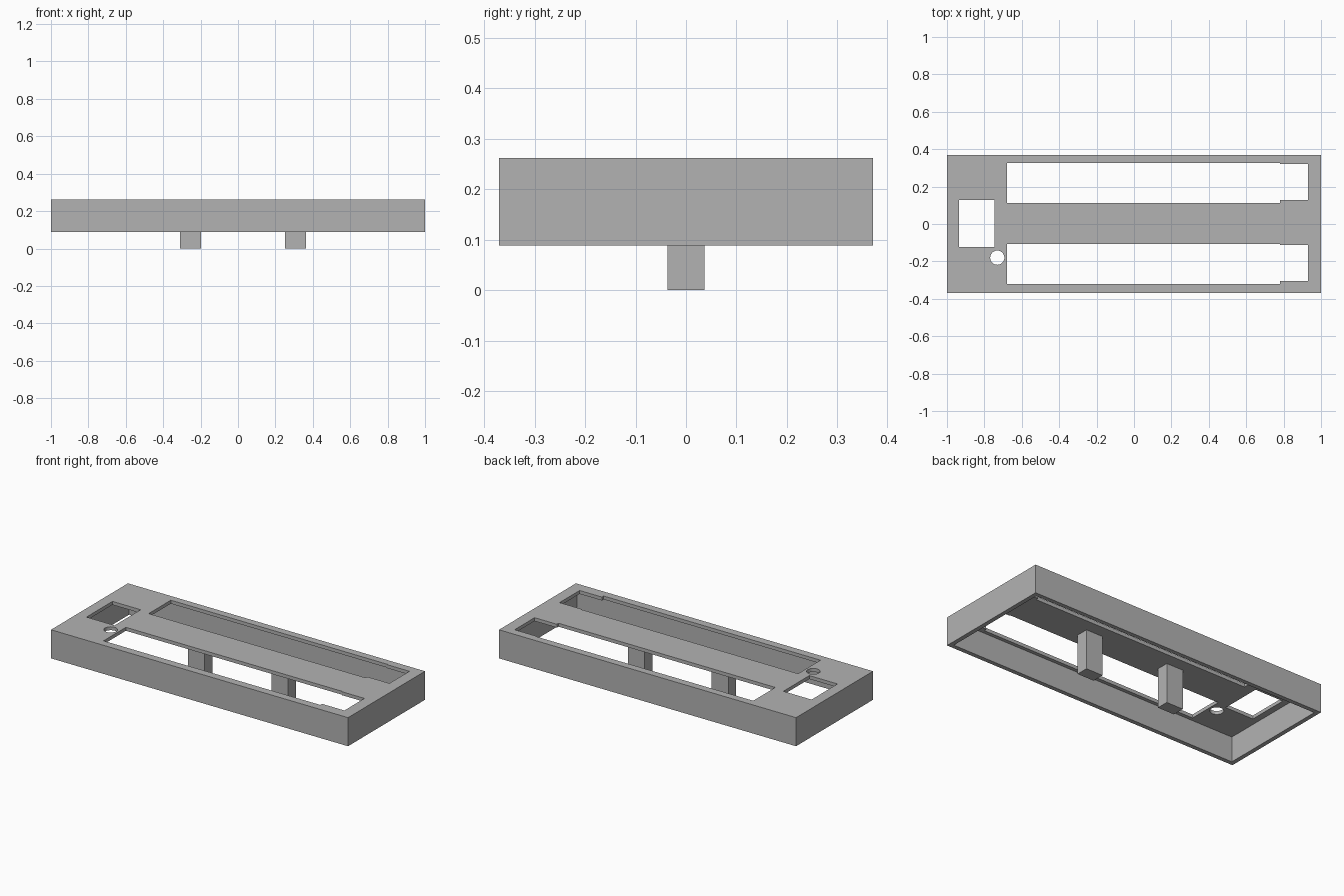
import bpy, bmesh
from mathutils import Matrix, Vector

default = bpy.data.objects.get("Cube")
if default:
    bpy.data.objects.remove(default, do_unlink=True)

grey = bpy.data.materials.new("matte_grey")
grey.use_nodes = True
colour = (0.45, 0.45, 0.45, 1)
grey.diffuse_color = colour
grey.node_tree.nodes["Principled BSDF"].inputs["Base Color"].default_value = colour

BOTTOM, TOP = 0.088, 0.262
WALL, PLATE = 0.026, 0.021
HALF_X, HALF_Y = 1.0, 0.37


def finish(name, bm):
    mesh = bpy.data.meshes.new(name)
    bm.to_mesh(mesh)
    bm.free()
    mesh.materials.append(grey)
    obj = bpy.data.objects.new(name, mesh)
    bpy.context.collection.objects.link(obj)
    return obj


def box(name, x0, x1, y0, y1, z0, z1):
    bm = bmesh.new()
    bmesh.ops.create_cube(bm, size=1)
    bmesh.ops.scale(bm, vec=(x1 - x0, y1 - y0, z1 - z0), verts=bm.verts)
    centre = Vector((x0 + x1, y0 + y1, z0 + z1)) / 2
    bmesh.ops.translate(bm, vec=centre, verts=bm.verts)
    return finish(name, bm)


def cut(target, cutter):
    cutter.hide_render = True
    cutter.hide_viewport = True
    cutter.display_type = 'WIRE'
    mod = target.modifiers.new(cutter.name, 'BOOLEAN')
    mod.operation = 'DIFFERENCE'
    mod.solver = 'EXACT'
    mod.object = cutter


# Open-bottomed casing
casing = box("casing", -HALF_X, HALF_X, -HALF_Y, HALF_Y, BOTTOM, TOP)
cut(casing, box("cavity_cutter", WALL - HALF_X, HALF_X - WALL,
                WALL - HALF_Y, HALF_Y - WALL, BOTTOM - 0.1, TOP - PLATE))

# Long slots with narrower ends, and the square window
low, high = TOP - 0.08, TOP + 0.1
openings = {
    "back_slot": (-0.68, 0.78, 0.112, 0.325),
    "back_slot_end": (0.7, 0.93, 0.128, 0.32),
    "front_slot": (-0.68, 0.78, -0.322, -0.107),
    "front_slot_end": (0.7, 0.93, -0.305, -0.112),
    "square_window": (-0.935, -0.745, -0.122, 0.128),
}
for name, rect in openings.items():
    cut(casing, box(name + "_cutter", *rect, low, high))

# Round hole
bm = bmesh.new()
bmesh.ops.create_cone(bm, cap_ends=True, segments=32, radius1=0.038, radius2=0.038,
                      depth=high - low,
                      matrix=Matrix.Translation((-0.731, -0.18, (low + high) / 2)))
cut(casing, finish("round_hole_cutter", bm))

# Posts hanging under the central bar
for name, x in (("right_post", -0.255), ("left_post", 0.308)):
    box(name, x - 0.056, x + 0.056, -0.037, 0.037, 0, TOP - PLATE)
